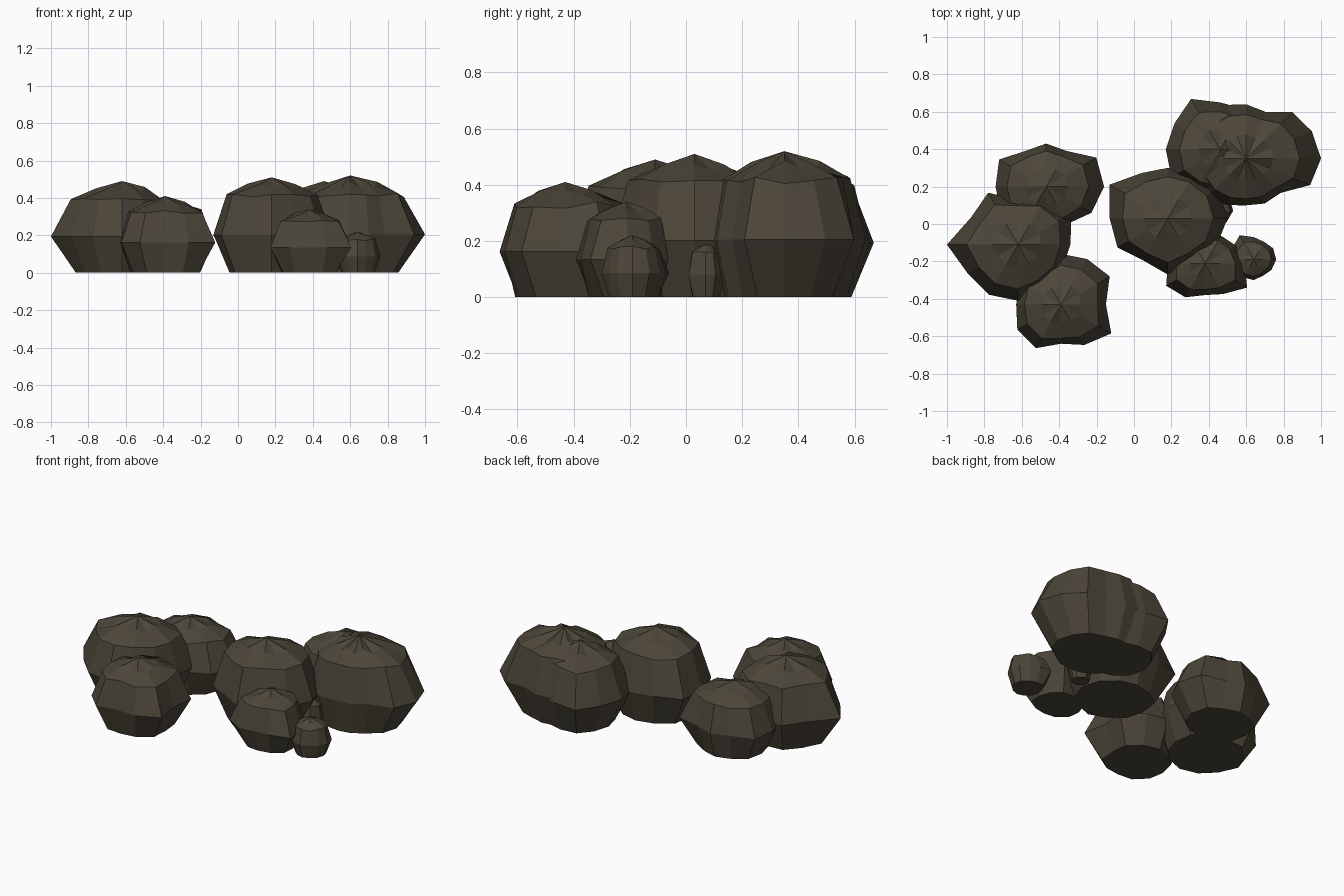
import bpy, bmesh, math, random

if "Cube" in bpy.data.objects:
    bpy.data.objects.remove(bpy.data.objects["Cube"])

random.seed(11)
stone = bpy.data.materials.new("dark brown stone")
stone.diffuse_color = (0.072, 0.060, 0.041, 1)
stone.use_nodes = True
stone.node_tree.nodes["Principled BSDF"].inputs["Base Color"].default_value = stone.diffuse_color

# (height share, radius share, how closely the ring follows the waist, height jitter, crease depth)
RINGS = ((0.0, 0.745, 0.4, 0, 0),           # foot
         (0.395, 1.0, 1.0, 0, 0),           # waist
         (0.80, 0.79, 0.6, 0.03, 0),        # shoulder
         (0.905, 0.42, 0.4, 0.01, 0.02))    # creased crown below the peak


def boulder(name, x, y, height, radii):
    """Flat-bottomed faceted boulder built from stacked rings and a peak."""
    n = len(radii)
    mean = sum(radii) / n
    bm = bmesh.new()
    rings = []
    for zf, rf, follow, jit, crease in RINGS:
        ring = []
        for i, r in enumerate(radii):
            a = 2 * math.pi * i / n
            rr = rf * (follow * r + (1 - follow) * mean)
            z = height * (zf + random.uniform(-jit, jit) + crease * (-1) ** i)
            ring.append(bm.verts.new((x + rr * math.cos(a), y + rr * math.sin(a), z)))
        rings.append(ring)
    peak = bm.verts.new((x, y, height))
    for i in range(n):
        j = (i + 1) % n
        for lo, hi in zip(rings, rings[1:]):
            bm.faces.new((lo[i], lo[j], hi[j], hi[i]))
        bm.faces.new((rings[-1][i], rings[-1][j], peak))
    bm.faces.new(rings[0][::-1])
    mesh = bpy.data.meshes.new(name)
    bm.to_mesh(mesh)
    bm.free()
    mesh.materials.append(stone)
    bpy.context.collection.objects.link(bpy.data.objects.new(name, mesh))


# Left cluster
boulder("left_boulder", -0.62, -0.11, 0.49,
        (.28, .33, .30, .24, .32, .29, .38, .31, .31, .30, .26, .27))
boulder("left_back_boulder", -0.47, 0.20, 0.41,
        (.31, .31, .22, .23, .22, .29, .27, .28, .24, .20, .23, .28))
boulder("left_front_boulder", -0.39, -0.43, 0.41,
        (.24, .30, .28, .27, .21, .25, .24, .27, .27, .21, .25, .31))

# Right cluster
boulder("middle_boulder", 0.18, 0.03, 0.51,
        (.32, .31, .28, .27, .28, .36, .31, .31, .26, .30, .26, .30))
boulder("right_back_boulder", 0.60, 0.35, 0.52,
        (.40, .38, .35, .27, .29, .31, .32, .30, .30, .30, .29, .27, .25, .26, .26, .37))
boulder("rear_boulder", 0.46, 0.40, 0.49,
        (.20, .24, .25, .25, .31, .28, .29, .30, .26, .25, .23, .20))

# Small stones at the right front
boulder("small_front_stone", 0.38, -0.21, 0.34,
        (.21, .19, .17, .13, .15, .18, .20, .24, .21, .17, .19, .26))
boulder("smallest_front_stone", 0.64, -0.19, 0.22,
        (.12, .12, .11, .12, .15, .13, .12, .12, .11, .11, .10, .11))
boulder("small_inner_stone", 0.46, 0.07, 0.20,
        (.07, .07, .06, .07, .06, .07, .07, .06, .07, .06, .07, .06))
